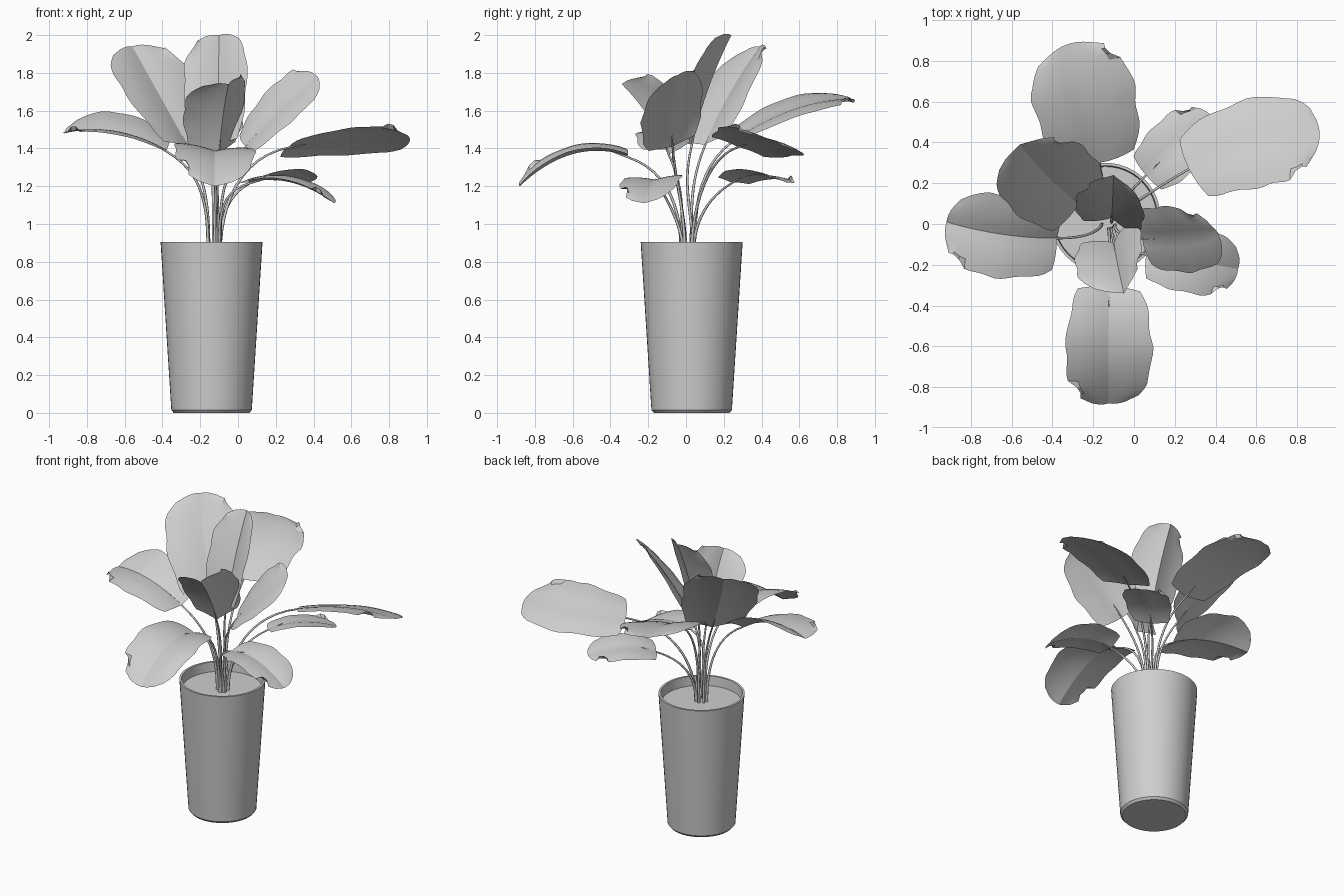
import bpy, bmesh, math
from mathutils import Vector, Matrix

old = bpy.data.objects.get("Cube")
if old:
    bpy.data.objects.remove(old, do_unlink=True)

grey = bpy.data.materials.new("plain grey")
grey.use_nodes = True
COLOUR = (0.62, 0.62, 0.62, 1)
grey.diffuse_color = COLOUR
grey.node_tree.nodes["Principled BSDF"].inputs["Base Color"].default_value = COLOUR

POT = Vector((-0.14, 0.03, 0))
ROOT = Vector((-0.125, 0.01, 0.83))


def finish(name, bm, angle):
    """Turn a bmesh into a smooth-shaded object that keeps sharp edges."""
    mesh = bpy.data.meshes.new(name)
    bm.to_mesh(mesh)
    bm.free()
    ob = bpy.data.objects.new(name, mesh)
    bpy.context.collection.objects.link(ob)
    mesh.materials.append(grey)
    bpy.ops.object.select_all(action="DESELECT")
    ob.select_set(True)
    bpy.context.view_layer.objects.active = ob
    bpy.ops.object.shade_smooth_by_angle(angle=math.radians(angle))


def lathe(name, profile, sides=48):
    """Spin a radius/height profile around the pot axis."""
    bm = bmesh.new()
    verts = [bm.verts.new(POT + Vector((r, 0, z))) for r, z in profile]
    edges = [bm.edges.new(pair) for pair in zip(verts, verts[1:])]
    bmesh.ops.spin(bm, geom=verts + edges, cent=POT, axis=(0, 0, 1),
                   angle=math.tau, steps=sides, use_merge=True)
    bmesh.ops.remove_doubles(bm, verts=bm.verts, dist=1e-4)
    bmesh.ops.recalc_face_normals(bm, faces=bm.faces)
    finish(name, bm, 30)


# Tapered pot with a thin rim, and the soil inside it
lathe("pot", [(0, 0), (0.2, 0), (0.213, 0.015), (0.27, 0.905), (0.256, 0.905), (0.25, 0.82)])
lathe("soil", [(0, 0.84), (0.253, 0.84)])

# Half-width of a blade along its length, as a share of the widest point
OUTLINE = [(0, 0.72), (0.08, 0.82), (0.25, 0.93), (0.5, 1), (0.7, 0.98),
           (0.85, 0.86), (0.94, 0.69), (1, 0.42)]


def width_at(t):
    for (a, wa), (b, wb) in zip(OUTLINE, OUTLINE[1:]):
        if t <= b:
            return wa + (wb - wa) * (t - a) / (b - a)
    return OUTLINE[-1][1]


def blade(name, base, mid, tip, width, roll, fold, phase):
    """Leaf blade folded along its midrib; roll lowers its right side."""
    ctrl = 2 * mid - (base + tip) / 2
    rows, cols = 18, 4
    bm = bmesh.new()
    grid = []
    for i in range(rows + 1):
        t = i / rows
        centre = base * (1 - t) ** 2 + ctrl * 2 * t * (1 - t) + tip * t * t
        along = ((ctrl - base) * (1 - t) + (tip - ctrl) * t).normalized()
        side = along.cross(Vector((0, 0, 1))).normalized()
        up = side.cross(along)
        row = []
        for j in range(-cols, cols + 1):
            s = j / cols
            sign = 1 if s > 0 else -1
            ripple = 1 + 0.03 * math.sin(t * 17 + phase + sign)
            reach = abs(s) * width * width_at(t) * ripple
            lean = math.radians(fold - sign * roll - 10 * abs(s))
            # blunt base notch and rounded tip
            slide = 0.1 * width * s * s * (1 - 2 * t)
            row.append(bm.verts.new(centre + along * slide
                                    + side * sign * reach * math.cos(lean)
                                    + up * reach * math.sin(lean)))
        grid.append(row)
    for r0, r1 in zip(grid, grid[1:]):
        for j in range(2 * cols):
            bm.faces.new((r0[j], r0[j + 1], r1[j + 1], r1[j]))
    # one curled corner near the tip
    for i in (rows - 3, rows - 2):
        corner = grid[i][0 if phase % 2 else -1]
        inner = grid[i][1 if phase % 2 else -2]
        corner.co = inner.co.lerp(corner.co, 0.35) + Vector((0, 0, 0.025))
    bmesh.ops.recalc_face_normals(bm, faces=bm.faces)
    finish(name, bm, 25)
    return (ctrl - base).normalized()


def stem(name, root, base, along):
    """Tapering stalk from the soil that runs a little way under the blade."""
    curve = bpy.data.curves.new(name, "CURVE")
    curve.dimensions = "3D"
    curve.bevel_depth = 0.008
    curve.bevel_resolution = 2
    curve.use_fill_caps = True
    spline = curve.splines.new("BEZIER")
    spline.bezier_points.add(2)
    pull = (base - root).length * 0.4
    base = base - Vector((0, 0, 0.005))
    ends = [(root, Vector((0, 0, pull)), 1.1), (base, along * pull, 0.7),
            (base + along * 0.1, along * 0.03, 0.2)]
    for p, (co, handle, radius) in zip(spline.bezier_points, ends):
        p.co = co
        p.handle_left = co - handle
        p.handle_right = co + (along * 0.03 if co == base else handle)
        p.radius = radius
    ob = bpy.data.objects.new(name, curve)
    bpy.context.collection.objects.link(ob)
    curve.materials.append(grey)


# Leaves: name, blade base, middle, tip, half-width, roll, fold
LEAVES = [
    ("front_low", (-0.12, -0.31, 1.36), (-0.125, -0.6, 1.37), (-0.125, -0.88, 1.2), 0.215, -4, 18),
    ("right_side", (-0.38, -0.07, 1.39), (-0.65, -0.05, 1.49), (-0.92, 0.01, 1.48), 0.215, -15, 22),
    ("back_right_tall", (-0.27, 0.1, 1.42), (-0.42, 0.23, 1.69), (-0.56, 0.39, 1.94), 0.24, -10, 18),
    ("tallest", (-0.11, 0.03, 1.42), (-0.105, 0.12, 1.72), (-0.1, 0.24, 2.0), 0.185, -10, 32),
    ("back", (-0.17, 0.3, 1.48), (-0.24, 0.6, 1.62), (-0.33, 0.88, 1.66), 0.255, 8, 12),
    ("left_tall", (0.04, -0.07, 1.41), (0.21, -0.07, 1.6), (0.41, -0.04, 1.79), 0.19, 29, 13),
    ("back_left_long", (0.27, 0.27, 1.41), (0.59, 0.4, 1.45), (0.91, 0.42, 1.45), 0.23, -19, 7),
    ("front_upright", (-0.1, -0.09, 1.37), (-0.08, -0.2, 1.57), (-0.05, -0.34, 1.74), 0.21, 18, 40),
    ("left_low", (0.06, -0.15, 1.22), (0.28, -0.18, 1.22), (0.51, -0.22, 1.11), 0.16, 3, 17),
    ("back_left_low", (0.06, 0.24, 1.22), (0.21, 0.38, 1.26), (0.38, 0.53, 1.22), 0.15, -10, 12),
]
for k, (label, base, mid, tip, width, roll, fold) in enumerate(LEAVES):
    base, mid, tip = Vector(base), Vector(mid), Vector(tip)
    along = blade(label + "_leaf", base, mid, tip, width, roll, fold, k)
    turn = math.atan2(base.y - ROOT.y, base.x - ROOT.x)
    root = ROOT + Matrix.Rotation(turn, 3, "Z") @ Vector((0.035, 0, 0))
    stem(label + "_stem", root, base, along)
